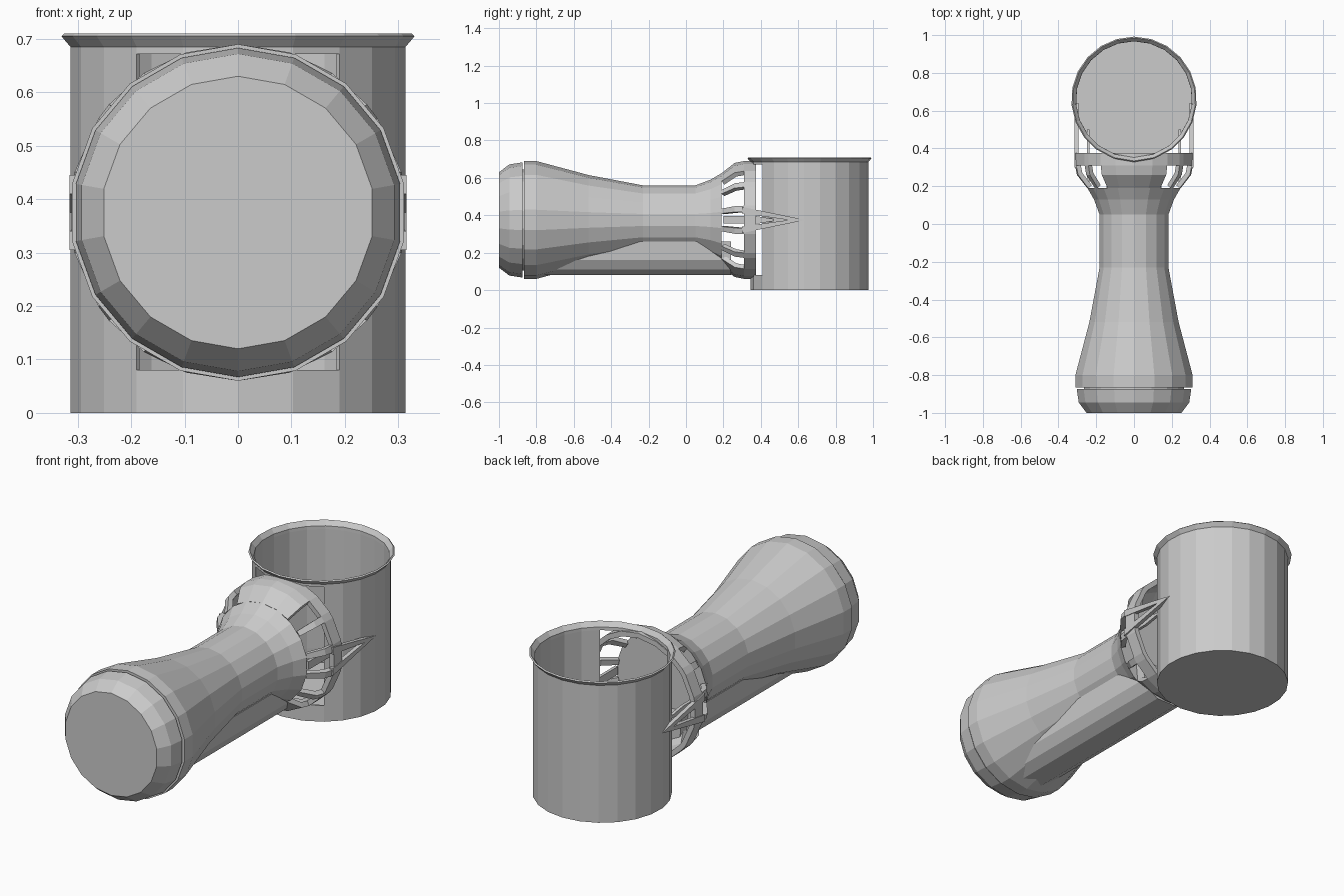
import bpy, bmesh
from math import sin, cos, radians

if "Cube" in bpy.data.objects:
    bpy.data.objects.remove(bpy.data.objects["Cube"])

CZ = 0.375      # height of the handle axis
CY = 0.66       # centre of the cup


def finish(name, bm, thickness=0):
    bmesh.ops.recalc_face_normals(bm, faces=bm.faces)
    me = bpy.data.meshes.new(name)
    bm.to_mesh(me)
    bm.free()
    ob = bpy.data.objects.new(name, me)
    bpy.context.collection.objects.link(ob)
    if thickness:
        m = ob.modifiers.new("thickness", "SOLIDIFY")
        m.thickness = thickness
        m.offset = -1
    return ob


def lathe(name, profile, angles, place, skip=None, caps=(), thickness=0):
    """Revolve (position, radius) points; place maps (angle, radius, position) to 3D."""
    bm = bmesh.new()
    rings = [[bm.verts.new(place(radians(a), r, p)) for a in angles] for p, r in profile]
    n = len(angles)
    for i in range(len(rings) - 1):
        for j in range(n):
            k = (j + 1) % n
            mid = (angles[j] + (angles[k] if k else angles[0] + 360)) / 2
            if skip and skip(i, mid):
                continue
            bm.faces.new((rings[i][j], rings[i][k], rings[i + 1][k], rings[i + 1][j]))
    for c in caps:
        bm.faces.new(rings[c])
    return finish(name, bm, thickness)


def prism(name, outline, x0, x1):
    """Extrude a (y, z) outline between two x positions."""
    bm = bmesh.new()
    f = bm.faces.new([bm.verts.new((x0, y, z)) for y, z in outline])
    ext = bmesh.ops.extrude_face_region(bm, geom=[f])["geom"]
    bmesh.ops.translate(bm, vec=(x1 - x0, 0, 0),
                        verts=[v for v in ext if isinstance(v, bmesh.types.BMVert)])
    return finish(name, bm)


def lying(a, r, p):       # axis along y, angle 0 at the top
    return (r * sin(a), p, CZ + r * cos(a))


def standing(a, r, p):    # axis along z, angle 0 at the front
    return (r * sin(a), CY - r * cos(a), p)


round18 = [i * 20 for i in range(18)]

# Handle: flared grip narrowing to a waist
lathe("handle", [(-0.88, 0.27), (-0.865, 0.27), (-0.865, 0.315), (-0.8, 0.315),
                 (-0.52, 0.24), (-0.23, 0.185), (0.05, 0.185), (0.13, 0.215),
                 (0.19, 0.25)], round18, lying, caps=(0, -1))

# End cap with bevelled edge
lathe("end_cap", [(-1.0, 0.255), (-0.945, 0.297), (-0.873, 0.308)],
      round18, lying, caps=(0, -1))

# Head: flared shell with side windows separated by narrow ribs
half = [0, 18, 34, 50, 56, 76, 82, 98, 104, 124, 130, 146, 162]
head_angles = half + [180] + [360 - a for a in reversed(half[1:])]
windows = [(34, 50), (56, 76), (82, 98), (104, 124), (130, 146)]


def is_window(row, a):
    a = min(a, 360 - a)
    return row in (0, 1) and any(lo < a < hi for lo, hi in windows)


lathe("head_shell", [(0.19, 0.25), (0.26, 0.305), (0.31, 0.315), (0.375, 0.315)],
      head_angles, lying, skip=is_window, thickness=0.025)

# Keel under the grip
section = [(-0.145, 0.26), (-0.135, 0.16), (-0.105, 0.11), (-0.055, 0.08)]
section += [(-x, z) for x, z in reversed(section)]
bm = bmesh.new()
ends = [[bm.verts.new((x, y, z)) for x, z in section] for y in (-0.76, 0.24)]
for e in ends:
    bm.faces.new(e)
for i in range(len(section)):
    k = (i + 1) % len(section)
    bm.faces.new((ends[0][i], ends[0][k], ends[1][k], ends[1][i]))
finish("keel", bm)

# Cup: thin wall, flared rim, opening toward the head
cup_angles = [0, 19, 37] + [37 + 286 * i / 18 for i in range(1, 19)] + [341]
lathe("cup", [(0.0, 0.315), (0.08, 0.315), (0.672, 0.315), (0.685, 0.315), (0.705, 0.332)],
      cup_angles, standing, caps=(0,), thickness=0.008,
      skip=lambda row, a: row == 1 and (a < 37 or a > 323))

# Pointed side brackets reaching along the cup
for side, s in (("right", 1), ("left", -1)):
    for part, d in (("upper", 1), ("lower", -1)):
        prism(f"bracket_{side}_{part}",
              [(0.30, CZ + d * 0.07), (0.64, CZ), (0.55, CZ), (0.30, CZ + d * 0.035)],
              s * 0.295, s * 0.315)
    prism(f"bracket_{side}_middle", [(0.2, CZ + 0.02), (0.38, CZ + 0.02), (0.5, CZ),
                                     (0.38, CZ - 0.02), (0.2, CZ - 0.02)],
          s * 0.235, s * 0.25)
